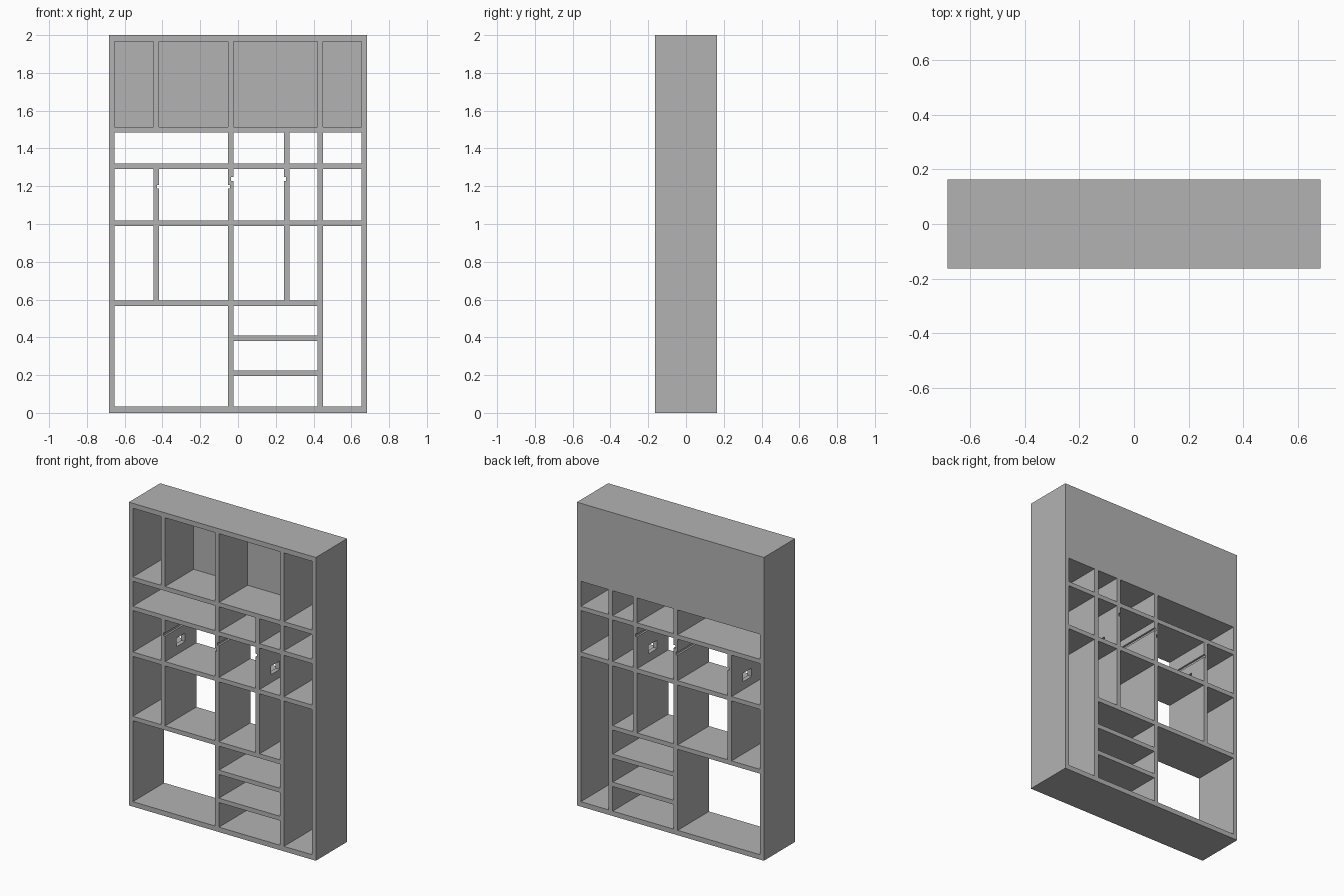
import bpy
import bmesh

cube = bpy.data.objects.get("Cube")
if cube:
    bpy.data.objects.remove(cube, do_unlink=True)

# Single flat finish
grey = bpy.data.materials.new("plain grey")
grey.use_nodes = True
colour = (0.45, 0.45, 0.45, 1)
grey.diffuse_color = colour
grey.node_tree.nodes["Principled BSDF"].inputs["Base Color"].default_value = colour

FRONT, BACK = -0.163, 0.163
HALF = 0.682      # half of the outer width
T = 0.029         # board thickness
H = T / 2
INNER = HALF - T  # inside face of the side panels
PANEL = BACK - T  # front face of the back panel


def box(name, x, z, y=(FRONT, BACK)):
    """Axis-aligned board given by its x, z and y ranges."""
    bm = bmesh.new()
    bmesh.ops.create_cube(bm, size=1)
    for v in bm.verts:
        v.co = [r[0] if c < 0 else r[1] for c, r in zip(v.co, (x, y, z))]
    mesh = bpy.data.meshes.new(name)
    bm.to_mesh(mesh)
    bm.free()
    mesh.materials.append(grey)
    obj = bpy.data.objects.new(name, mesh)
    bpy.context.collection.objects.link(obj)
    return obj


def cut(board, x, z, y):
    """Subtract a box from a board."""
    cutter = box("cutter", x, z, y)
    cutter.hide_render = True
    mod = board.modifiers.new("cut", "BOOLEAN")
    mod.operation = "DIFFERENCE"
    mod.solver = "EXACT"
    mod.object = cutter
    bpy.context.view_layer.objects.active = board
    bpy.ops.object.modifier_apply(modifier=mod.name)
    bpy.data.objects.remove(cutter, do_unlink=True)


def shelf(name, x0, x1, z):
    return box(name, (x0, x1), (z - H, z + H))


def divider(name, x, z0, z1, back=BACK):
    return box(name, (x - H, x + H), (z0 + H, z1 - H), (FRONT, back))


# Board centre lines
A, B, C, D = -0.432, -0.039, 0.257, 0.435
BASE, TOP = 0.018, 1.982
LOW, MID, HIGH, UPPER = 0.581, 1.005, 1.307, 1.5

# Outer carcass
for side, s in (("right", -1), ("left", 1)):
    box(side + "_side_panel", sorted((s * INNER, s * HALF)), (0, 2))
box("base_board", (-INNER, INNER), (0, BASE + H))
box("top_board", (-INNER, INNER), (TOP - H, 2))

# Full-width shelves
for name, z in (("middle", MID), ("high", HIGH), ("upper", UPPER)):
    shelf(name + "_shelf", -INNER, INNER, z)

# Lower section with its stacked small shelves
shelf("low_shelf", -INNER, D - H, LOW)
divider("lower_centre_divider", B, BASE, LOW)
divider("lower_tall_divider", D, BASE, MID)
for i, z in enumerate((0.209, 0.394)):
    shelf(f"small_shelf_{i + 1}", B + H, D - H, z)

# Dividers of the rows above
for x in (A, B, C):
    divider("open_row_divider", x, LOW, MID)
row = {x: divider("fitted_row_divider", x, MID, HIGH) for x in (A, B, C, D)}
for x in (B, C, D):
    divider("shallow_row_divider", x, HIGH, UPPER)
for x in (A, B, D):
    divider("top_row_divider", x, UPPER, TOP, PANEL)

# Closed back of the top row
box("back_panel", (-INNER, INNER), (UPPER + H, TOP - H), (PANEL, BACK))

# Runner grooves facing each other across the two fitted bays
DEPTH = 0.012
for x, s, z in ((A, 1, 1.197), (B, -1, 1.197), (B, 1, 1.238), (C, -1, 1.238)):
    xs = sorted((x + s * (H - DEPTH), x + s * (H + DEPTH)))
    cut(row[x], xs, (z - 0.01, z + 0.01), (FRONT - T, BACK + T))

# Cable openings through the outer dividers of those bays
for x in (A, C):
    cut(row[x], (x - T, x + T), (1.072, 1.128), (-0.046, 0.046))
